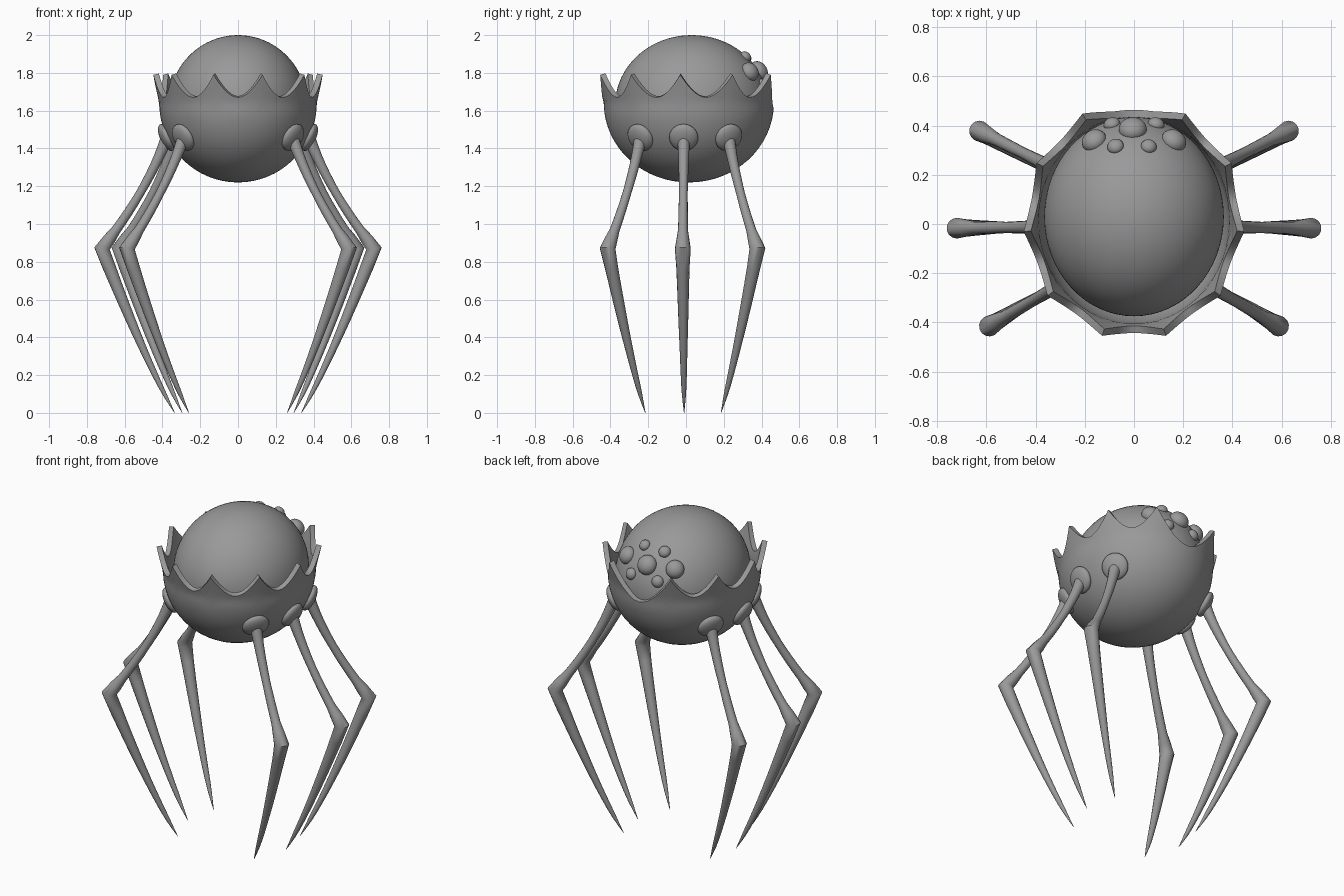
import bpy, bmesh, math
from mathutils import Vector

if "Cube" in bpy.data.objects:
    bpy.data.objects.remove(bpy.data.objects["Cube"])

grey = bpy.data.materials.new("grey")
grey.diffuse_color = (0.32, 0.32, 0.32, 1)
grey.use_nodes = True
grey.node_tree.nodes["Principled BSDF"].inputs["Base Color"].default_value = grey.diffuse_color


def finish(obj, angle=40):
    obj.data.materials.clear()
    obj.data.materials.append(grey)
    bpy.ops.object.select_all(action='DESELECT')
    bpy.context.view_layer.objects.active = obj
    obj.select_set(True)
    bpy.ops.object.shade_smooth_by_angle(angle=math.radians(angle))


def from_bmesh(name, bm, angle=40):
    bmesh.ops.recalc_face_normals(bm, faces=bm.faces)
    mesh = bpy.data.meshes.new(name)
    bm.to_mesh(mesh)
    bm.free()
    obj = bpy.data.objects.new(name, mesh)
    bpy.context.collection.objects.link(obj)
    finish(obj, angle)
    return obj


def ball(name, loc, scale, normal=None, seg=32, rings=20):
    bpy.ops.mesh.primitive_uv_sphere_add(segments=seg, ring_count=rings, radius=1, location=loc)
    obj = bpy.context.object
    obj.name = name
    obj.scale = scale
    if normal:
        obj.rotation_euler = normal.to_track_quat('Z', 'Y').to_euler()
    finish(obj)


# Round body
BC, BR = Vector((0, 0.03, 1.63)), Vector((0.365, 0.405, 0.37))
ball("body", BC, BR, seg=64, rings=40)

# Eyes cluster on the upper back of the body
for x, y, r in [(-0.005, 0.385, 0.057), (0.162, 0.338, 0.052), (-0.162, 0.338, 0.052),
                (0.09, 0.405, 0.034), (-0.09, 0.405, 0.034),
                (0.06, 0.315, 0.032), (-0.075, 0.315, 0.034)]:
    dx, dy = (x - BC.x) / BR.x, (y - BC.y) / BR.y
    z = BC.z + BR.z * math.sqrt(max(0, 1 - dx * dx - dy * dy))
    n = Vector((dx / BR.x, dy / BR.y, (z - BC.z) / BR.z ** 2))
    ball("eye", (x, y, z), (r, r, r * 0.8), n, 24, 14)

# Cracked shell: a bowl with a flared, scalloped rim
YC, ZW, ZTIP, ZLOW = 0.015, 1.64, 1.79, 1.55
RX, RY, RZ = 0.417, 0.45, 0.42


def shell_radii(z):
    if z < ZW:
        f = math.sqrt(max(0, 1 - ((ZW - z) / RZ) ** 2))
        return RX * f, RY * f
    f = (z - ZW) / (ZTIP - ZW)
    return RX + (0.45 - RX) * f, RY + (0.49 - RY) * f


tips = [(0.13, -0.455), (0.35, -0.29), (0.44, -0.03), (0.40, 0.25), (0.21, 0.45)]
angles = [math.atan2((y - YC) / 0.49, x / 0.45) for x, y in tips]
angles += [math.pi - a for a in reversed(angles)]
angles.append(angles[0] + 2 * math.pi)
STEPS = 14
columns = []
for i in range(10):
    depth = 0.18 if i == 4 else 0.12
    for k in range(STEPS):
        u = k / STEPS
        rim = ZTIP - depth * (1 - abs(2 * u - 1) ** 1.9)
        columns.append((angles[i] + (angles[i + 1] - angles[i]) * u, rim))

bm = bmesh.new()
pole = bm.verts.new((0, YC, ZW - RZ))
p_end = math.acos((ZW - ZLOW) / RZ)
grid = []
for t, rim in columns:
    heights = [ZW - RZ * math.cos(p_end * j / 14) for j in range(1, 15)]
    heights += [ZLOW + (rim - ZLOW) * j / 6 for j in range(1, 7)]
    col = []
    for z in heights:
        a, b = shell_radii(z)
        col.append(bm.verts.new((a * math.cos(t), YC + b * math.sin(t), z)))
    grid.append(col)
for i, col in enumerate(grid):
    nxt = grid[(i + 1) % len(grid)]
    bm.faces.new((pole, nxt[0], col[0]))
    for j in range(len(col) - 1):
        bm.faces.new((col[j], nxt[j], nxt[j + 1], col[j + 1]))
shell = from_bmesh("shell", bm)
solid = shell.modifiers.new("thickness", 'SOLIDIFY')
solid.thickness, solid.offset = 0.03, -1
bpy.ops.object.modifier_apply(modifier=solid.name)
finish(shell)


# Legs: one tapered tube bent at the knee
def bezier(a, b, c, t):
    return a * (1 - t) ** 2 + b * (2 * t * (1 - t)) + c * t * t


def radius_at(table, t):
    for (t0, r0), (t1, r1) in zip(table, table[1:]):
        if t <= t1:
            return r0 + (r1 - r0) * (t - t0) / (t1 - t0)
    return table[-1][1]


UPPER = [(0, 0.034), (0.2, 0.027), (0.5, 0.023), (0.83, 0.026), (1, 0.042)]
LOWER = [(0, 0.042), (0.1, 0.034), (0.5, 0.021), (0.8, 0.013), (1, 0.001)]


def leg(name, hip, knee, foot):
    out = Vector((knee.x - hip.x, knee.y - hip.y, 0)).normalized()
    side = Vector((0, 0, 1)).cross(out)
    c1 = (hip + knee) / 2 - out * 0.06
    c2 = knee * 0.3 + foot * 0.7 + out * 0.035
    n = 12
    path = [(bezier(hip, c1, knee, k / n), radius_at(UPPER, k / n)) for k in range(n)]
    path += [(bezier(knee, c2, foot, k / n), radius_at(LOWER, k / n)) for k in range(n + 1)]
    bm = bmesh.new()
    rings = []
    for i, (p, r) in enumerate(path):
        before = (p - path[max(i - 1, 0)][0]).normalized()
        after = (path[min(i + 1, len(path) - 1)][0] - p).normalized()
        up = (before + after).normalized().cross(side).normalized()
        rings.append([bm.verts.new(p + (side * math.cos(a) + up * math.sin(a)) * r)
                      for a in (2 * math.pi * s / 14 for s in range(14))])
    for a, b in zip(rings, rings[1:]):
        for s in range(14):
            bm.faces.new((a[s], a[(s + 1) % 14], b[(s + 1) % 14], b[s]))
    bm.faces.new(rings[0])
    bm.faces.new(rings[-1])
    from_bmesh(name, bm, 50)


LEGS = [("front", (0.288, -0.24, 1.46), (0.588, -0.415, 0.87), (0.26, -0.215, 0)),
        ("middle", (0.375, -0.012, 1.46), (0.72, -0.017, 0.87), (0.335, -0.01, 0)),
        ("back", (0.325, 0.225, 1.46), (0.628, 0.378, 0.87), (0.295, 0.185, 0))]
for label, *points in LEGS:
    for s, word in ((1, "right"), (-1, "left")):
        hip, knee, foot = [Vector((s * x, y, z)) for x, y, z in points]
        leg(f"{label}_leg_{word}", hip, knee, foot)
        # Flattened joint where the leg meets the shell
        n = Vector((hip.x / RX ** 2, (hip.y - YC) / RY ** 2, (hip.z - ZW) / RZ ** 2)).normalized()
        ball(f"{label}_hip_{word}", hip + n * 0.004, (0.077, 0.077, 0.034), n, 24, 14)
